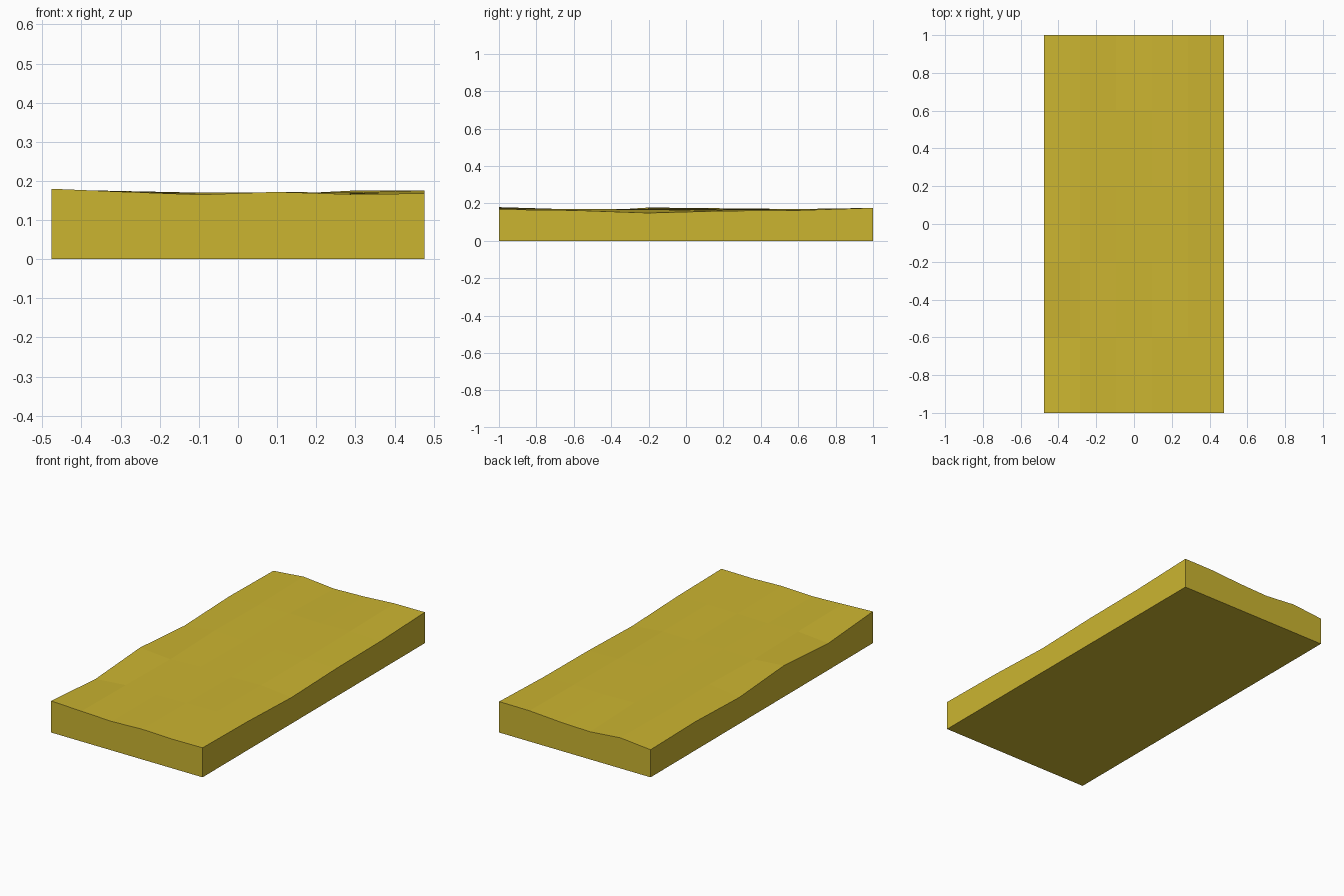
import bpy, bmesh

if "Cube" in bpy.data.objects:
    bpy.data.objects.remove(bpy.data.objects["Cube"])

# Top surface heights: rows run front to back, columns left to right
HEIGHTS = [
    (.180, .172, .165, .172, .166, .168),
    (.152, .168, .164, .168, .170, .163),
    (.178, .162, .170, .164, .168, .149),
    (.150, .174, .165, .170, .166, .160),
    (.163, .168, .170, .165, .170, .163),
    (.157, .174, .157, .163, .175, .176),
]
HALF_X, HALF_Y = 0.477, 1.0

# Uneven top as a 5 x 5 grid
bm = bmesh.new()
bmesh.ops.create_grid(bm, x_segments=5, y_segments=5, size=1)
for v in bm.verts:
    col, row = round((v.co.x + 1) * 2.5), round((v.co.y + 1) * 2.5)
    v.co = (v.co.x * HALF_X, v.co.y * HALF_Y, HEIGHTS[row][col])

# Straight sides dropped from the rim, then a flat underside
rim = [e for e in bm.edges if e.is_boundary]
walls = bmesh.ops.extrude_edge_only(bm, edges=rim)["geom"]
for v in walls:
    if isinstance(v, bmesh.types.BMVert):
        v.co.z = 0
bmesh.ops.holes_fill(bm, edges=[e for e in bm.edges if e.is_boundary], sides=0)
bmesh.ops.recalc_face_normals(bm, faces=bm.faces[:])

mesh = bpy.data.meshes.new("uneven_slab")
bm.to_mesh(mesh)
bm.free()
slab = bpy.data.objects.new("uneven_slab", mesh)
bpy.context.collection.objects.link(slab)

# Mustard yellow
mat = bpy.data.materials.new("mustard")
mat.diffuse_color = (0.60, 0.46, 0.03, 1)
mat.use_nodes = True
mat.node_tree.nodes["Principled BSDF"].inputs["Base Color"].default_value = mat.diffuse_color
mesh.materials.append(mat)
